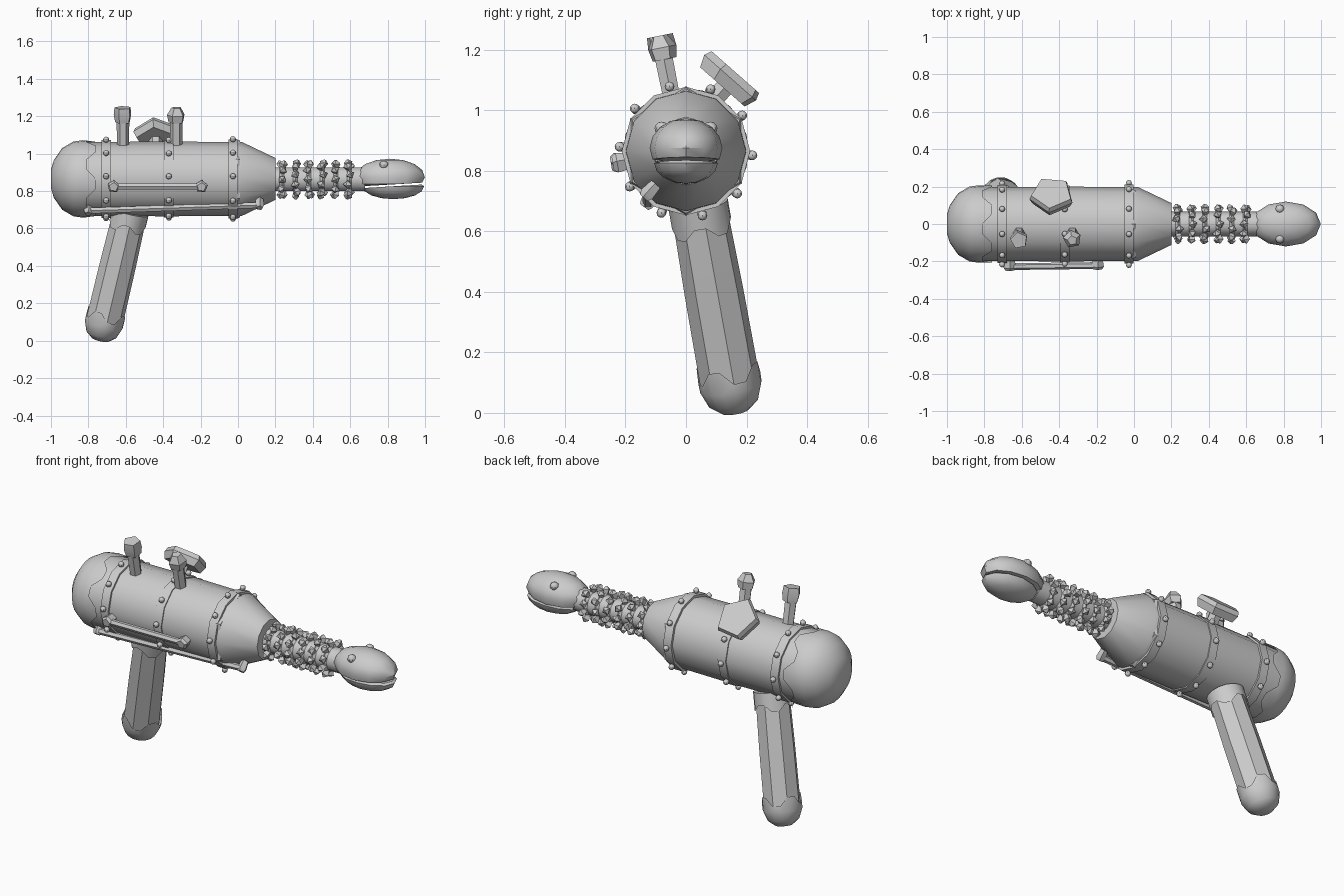
import bpy, bmesh, math, random
from mathutils import Vector, Matrix

random.seed(4)
if "Cube" in bpy.data.objects:
    bpy.data.objects.remove(bpy.data.objects["Cube"])

grey = bpy.data.materials.new("plain_grey")
grey.use_nodes = True
grey.diffuse_color = (0.6, 0.6, 0.6, 1)
grey.node_tree.nodes["Principled BSDF"].inputs["Base Color"].default_value = (0.6, 0.6, 0.6, 1)
AXIS_Z = 0.865


def finish(bm, name, smooth=40):
    bmesh.ops.recalc_face_normals(bm, faces=bm.faces)
    mesh = bpy.data.meshes.new(name)
    bm.to_mesh(mesh)
    bm.free()
    mesh.materials.append(grey)
    obj = bpy.data.objects.new(name, mesh)
    bpy.context.collection.objects.link(obj)
    if smooth:
        bpy.ops.object.select_all(action="DESELECT")
        obj.select_set(True)
        bpy.context.view_layer.objects.active = obj
        bpy.ops.object.shade_smooth_by_angle(angle=math.radians(smooth))
    return obj


def lathe(bm, start, direction, profile, sides, turn=0, teeth=0):
    """Sweep (distance, radius) rings along a direction; teeth notch the last ring."""
    rot = Vector(direction).to_track_quat("Z", "Y").to_matrix()
    rings = []
    for k, (d, r) in enumerate(profile):
        ring = []
        for i in range(sides):
            a = math.tau * i / sides + turn
            notch = teeth if k == len(profile) - 1 and i % 4 < 2 else 0
            ring.append(bm.verts.new(Vector(start) + rot @ Vector(
                (r * math.cos(a), r * math.sin(a), d + notch))))
        rings.append(ring)
    for lo, hi in zip(rings, rings[1:]):
        for i in range(sides):
            j = (i + 1) % sides
            bm.faces.new((lo[i], lo[j], hi[j], hi[i]))
    bm.faces.new(rings[0][::-1])
    if not teeth:
        bm.faces.new(rings[-1])


def turned(name, start, direction, profile, sides, turn=0, teeth=0, smooth=40):
    bm = bmesh.new()
    lathe(bm, start, direction, profile, sides, turn, teeth)
    return finish(bm, name, smooth)


def ball(bm, centre, size, seg=8, rings=6):
    m = Matrix.Translation(centre) @ Matrix.Diagonal((*size, 1))
    bmesh.ops.create_uvsphere(bm, u_segments=seg, v_segments=rings, radius=1, matrix=m)


def around(x, radius, angle):
    return Vector((x, radius * math.cos(angle), AXIS_Z + radius * math.sin(angle)))


X = Vector((1, 0, 0))
centre = Vector((0, 0, AXIS_Z))

# Barrel, nose and notched rear dome
turned("barrel", centre - X * 0.87, X, [(0, 0.197), (0.5, 0.2), (0.87, 0.197)], 12)
turned("nose", centre - X * 0.02, X, [(0, 0.2), (0.04, 0.198), (0.22, 0.112)], 12, 0, 0, 30)
dome = [(0, 0.05), (0.015, 0.1), (0.06, 0.165), (0.12, 0.2), (0.17, 0.207), (0.19, 0.205)]
turned("rear_dome", centre - X, X, dome, 24, 0, 0.05, 50)

# Hoops with bolts
for name, x, r in (("rear", -0.705, 0.209), ("middle", -0.37, 0.206), ("front", -0.027, 0.212)):
    turned(name + "_hoop", centre + X * (x - 0.025), X, [(0, r), (0.05, r)], 12)
    bm = bmesh.new()
    for i in range(10):
        ball(bm, around(x, r + 0.008, math.tau * (i + 0.5) / 10 + 0.25), (0.016,) * 3)
    finish(bm, name + "_bolts")
turned("front_rim", centre - X * 0.01, X, [(0, 0.214), (0.022, 0.205)], 6, math.pi / 6)

# Handle with notched pommel and collar
top, bottom = Vector((-0.575, 0.04, 0.69)), Vector((-0.737, 0.163, 0.005))
down = (bottom - top).normalized()
length = (bottom - top).length
turned("handle", top, down, [(0, 0.092), (0.3, 0.098), (length - 0.09, 0.1)], 8)
pommel = [(0, 0.045), (0.03, 0.083), (0.085, 0.104), (0.115, 0.105)]
turned("pommel", bottom, -down, pommel, 16, 0, 0.045, 50)
turned("handle_collar", top, down, [(0, 0.1), (0.065, 0.1)], 16, 0, 0.035)

# Side rail and lower rail with end brackets
def rail(name, a, b, radius, knob):
    bm = bmesh.new()
    a, b = Vector(a), Vector(b)
    lathe(bm, a, b - a, [(0, radius), ((b - a).length, radius)], 6)
    for p in (a, b):
        inward = Vector((0, -p.y, AXIS_Z - p.z)).normalized()
        lathe(bm, p - inward * 0.02, inward, [(0, knob * 0.7), (0.015, knob), (0.06, knob * 0.8)], 5, 0.4)
    finish(bm, name, 30)


rail("side_rail", (-0.665, -0.228, 0.825), (-0.195, -0.222, 0.825), 0.018, 0.035)
rail("lower_rail", (-0.8, -0.125, 0.695), (0.115, -0.125, 0.725), 0.018, 0.026)

# Two capped posts on top
lean = Vector((0, -0.2, 1)).normalized()
for name, x, tip in (("rear", -0.615, 0.046), ("front", -0.33, 0.026)):
    foot = Vector((x, -0.045, 1.03))
    turned(name + "_post", foot, lean, [(0, 0.032), (0.15, 0.034)], 6)
    turned(name + "_post_cap", foot + lean * 0.14, lean,
           [(0, 0.042), (0.04, 0.05), (0.08, tip)], 5, 0.5, 0, 25)

# Tilted five-sided plate on a short stem
tilt = Vector((0, 0.66, 0.75))
plate = Vector((-0.44, 0.145, 1.095))
turned("plate_stem", plate - tilt * 0.1, tilt, [(0, 0.035), (0.1, 0.035)], 6)
turned("five_sided_plate", plate - tilt * 0.03, tilt,
       [(0, 0.105), (0.04, 0.122), (0.065, 0.112)], 5, 0.2, 0, 25)

# Neck wrapped in rings of thorns
neck = Vector((0, 0, AXIS_Z - 0.003))
turned("neck", neck + X * 0.18, X, [(0, 0.066), (0.5, 0.066)], 10)
bm = bmesh.new()
for row in range(6):
    x = 0.235 + 0.072 * row
    lathe(bm, neck + X * (x - 0.012), X, [(0, 0.066), (0.012, 0.076), (0.024, 0.066)], 10)
    for i in range(10):
        a = math.tau * (i + 0.5 * (row % 2)) / 10
        out = Vector((0, math.cos(a), math.sin(a)))
        aim = out + X * random.uniform(-0.4, 0.4)
        lathe(bm, neck + X * x + out * 0.062, aim,
              [(0, 0.012), (0.03, 0.024), (0.046, 0.005)], 4, random.random() * 3)
finish(bm, "neck_thorns", 0)

# Head with open mouth, lower jaw and eyes
bm = bmesh.new()
ball(bm, (0.812, 0, 0.875), (0.187, 0.12, 0.098), 12, 8)
for v in bm.verts:
    floor = 0.825 + 0.06 * (v.co.x - 0.65)
    v.co.z = max(v.co.z, floor)
finish(bm, "upper_head", 35)
bm = bmesh.new()
ball(bm, (0.83, 0, 0.825), (0.165, 0.105, 0.068), 12, 8)
for v in bm.verts:
    v.co.z = min(v.co.z, 0.815 + 0.06 * (v.co.x - 0.65))
finish(bm, "lower_jaw", 35)
bm = bmesh.new()
for side in (-1, 1):
    ball(bm, (0.78, side * 0.08, 0.94), (0.024, 0.024, 0.022))
finish(bm, "eyes")
